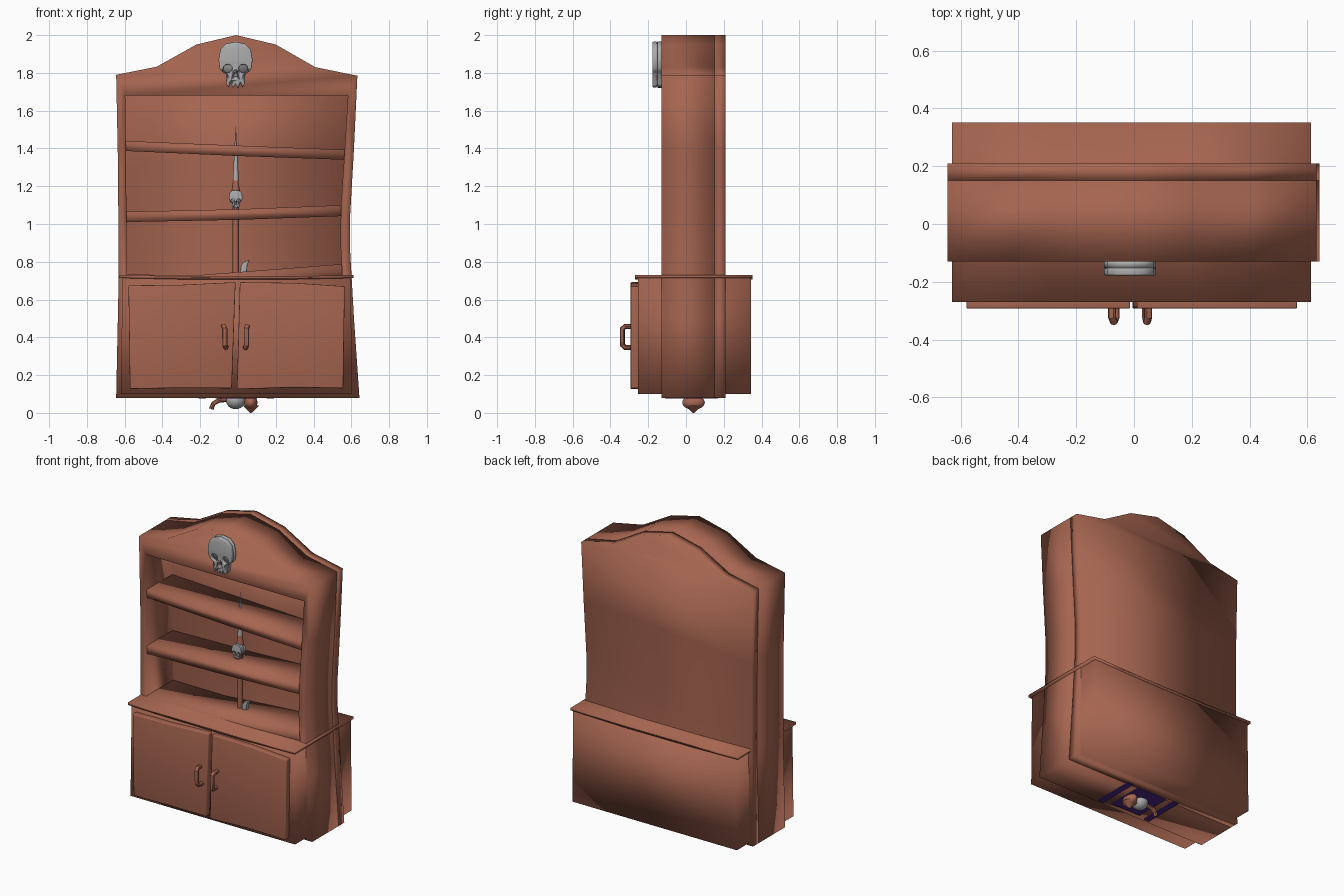
import bpy, math
from mathutils import Vector

cube = bpy.data.objects.get("Cube")
if cube:
    bpy.data.objects.remove(cube, do_unlink=True)


def material(name, rgb):
    m = bpy.data.materials.new(name)
    m.use_nodes = True
    m.diffuse_color = (*rgb, 1)
    m.node_tree.nodes["Principled BSDF"].inputs["Base Color"].default_value = (*rgb, 1)
    return m


WOOD = material("red brown wood", (0.38, 0.13, 0.08))
BONE = material("grey bone", (0.42, 0.42, 0.42))
CLOTH = material("purple cloth", (0.07, 0.02, 0.25))


def finish(ob, name, mat):
    """Name, colour and smooth the active mesh."""
    ob.name = ob.data.name = name
    ob.data.materials.clear()
    ob.data.materials.append(mat)
    bpy.ops.object.select_all(action='DESELECT')
    ob.select_set(True)
    bpy.context.view_layer.objects.active = ob
    bpy.ops.object.shade_smooth_by_angle(angle=math.radians(35))
    return ob


def curve_to_mesh(curve):
    ob = bpy.data.objects.new("part", curve)
    bpy.context.collection.objects.link(ob)
    bpy.ops.object.select_all(action='DESELECT')
    ob.select_set(True)
    bpy.context.view_layer.objects.active = ob
    return ob


def panel(name, loops, y0, y1, mat=WOOD, bevel=0):
    """Front outline in x and z, with optional holes, extruded from y0 to y1."""
    c = bpy.data.curves.new(name, 'CURVE')
    c.dimensions = '2D'
    c.fill_mode = 'BOTH'
    c.extrude = (y1 - y0) / 2
    for loop in loops:
        s = c.splines.new('POLY')
        s.points.add(len(loop) - 1)
        for p, (x, z) in zip(s.points, loop):
            p.co = (x, z, 0, 1)
        s.use_cyclic_u = True
    ob = curve_to_mesh(c)
    ob.rotation_euler.x = math.pi / 2
    ob.location.y = (y0 + y1) / 2
    bpy.ops.object.convert(target='MESH')
    ob = bpy.context.object
    weld = ob.modifiers.new("weld", 'WELD')
    weld.merge_threshold = 0.0002
    if bevel:
        b = ob.modifiers.new("bevel", 'BEVEL')
        b.width, b.segments = bevel, 3
        b.limit_method, b.angle_limit = 'ANGLE', math.radians(60)
    return finish(ob, name, mat)


def tube(name, points, radius, mat=WOOD):
    c = bpy.data.curves.new(name, 'CURVE')
    c.dimensions = '3D'
    c.bevel_depth = radius
    c.bevel_resolution = 3
    c.use_fill_caps = True
    s = c.splines.new('POLY')
    s.points.add(len(points) - 1)
    for p, co in zip(s.points, points):
        p.co = (*co, 1)
    curve_to_mesh(c)
    bpy.ops.object.convert(target='MESH')
    return finish(bpy.context.object, name, mat)


def cone(name, x, y, z0, z1, r0, r1, mat=WOOD):
    bpy.ops.mesh.primitive_cone_add(vertices=12, radius1=r0, radius2=r1,
                                    depth=z1 - z0, location=(x, y, (z0 + z1) / 2))
    return finish(bpy.context.object, name, mat)


def ball(name, loc, scale, mat):
    bpy.ops.mesh.primitive_uv_sphere_add(segments=20, ring_count=12, radius=1, location=loc)
    bpy.context.object.scale = scale
    return finish(bpy.context.object, name, mat)


def box(name, lo, hi, mat=WOOD):
    lo, hi = Vector(lo), Vector(hi)
    bpy.ops.mesh.primitive_cube_add(size=1, location=(lo + hi) / 2)
    bpy.context.object.scale = hi - lo
    return finish(bpy.context.object, name, mat)


def skull(name, x, z, size, y0, y1):
    """Flat skull with pierced eyes and nose over a recessed backing."""
    half = [(0.05, 0.235), (0.08, 0.205), (0.09, 0.15), (0.085, 0.105), (0.07, 0.085),
            (0.052, 0.075), (0.048, 0.02), (0.036, 0.005), (0.026, 0.025), (0.014, 0.0)]
    outline = [(0, 0.245)] + half + [(0, 0.022)] + [(-a, b) for a, b in reversed(half)]
    eyes = [[(side * 0.041 + 0.024 * math.cos(t * math.pi / 6),
              0.103 + 0.022 * math.sin(t * math.pi / 6)) for t in range(12)] for side in (-1, 1)]
    nose = [(0, 0.088), (0.014, 0.055), (0, 0.062), (-0.014, 0.055)]
    place = lambda loop: [(x + a * size, z + b * size) for a, b in loop]
    mid = y0 + (y1 - y0) * 0.5
    panel(name + "_face", [place(l) for l in [outline, *eyes, nose]], y0, mid, BONE, 0.007 * size)
    panel(name + "_back", [place(outline)], mid, y1, BONE)


# Hutch: warped arched outline around an open front
arch = [(-0.645, 1.79), (-0.43, 1.833), (-0.22, 1.95), (-0.01, 2.0), (0.2, 1.95),
        (0.41, 1.83), (0.632, 1.785)]
right_edge = [(0.614, 1.4), (0.594, 1.05), (0.594, 0.85), (0.614, 0.5), (0.643, 0.08)]
left_edge = [(-0.645, 0.08), (-0.632, 0.7), (-0.635, 1.3)]
outline = arch + right_edge + left_edge
opening = [(-0.597, 1.68), (0.582, 1.68), (0.562, 1.35), (0.545, 1.1), (0.542, 0.9),
           (0.555, 0.68), (-0.588, 0.68), (-0.592, 1.2)]
panel("hutch_frame", [outline, opening], -0.13, 0.15)
panel("hutch_back", [outline], 0.15, 0.21)

# Crooked shelves
panel("upper_shelf", [[(-0.6, 1.44), (0, 1.415), (0.57, 1.393), (0.57, 1.34), (0, 1.36), (-0.6, 1.387)]], -0.12, 0.15)
panel("middle_shelf", [[(-0.6, 1.065), (0, 1.078), (0.555, 1.1), (0.555, 1.042), (0, 1.022), (-0.6, 1.01)]], -0.12, 0.15)
panel("lower_shelf", [[(-0.6, 0.732), (-0.2, 0.73), (0.555, 0.788), (0.555, 0.7), (-0.6, 0.7)]], -0.12, 0.15)

# Base cabinet and counter
panel("base_cabinet", [[(-0.62, 0.1), (-0.612, 0.715), (0.597, 0.715), (0.603, 0.1)]], -0.255, 0.345)
top_line = [(-0.63, 0.73), (-0.3, 0.723), (0.2, 0.721), (0.612, 0.73)]
panel("countertop", [top_line + [(x, z - 0.016) for x, z in reversed(top_line)]], -0.27, 0.352)

# Doors and handles
doors = {
    "right": [(-0.58, 0.675), (-0.3, 0.678), (-0.013, 0.692), (-0.033, 0.13), (-0.3, 0.132), (-0.572, 0.127)],
    "left": [(0.01, 0.692), (0.3, 0.688), (0.565, 0.67), (0.557, 0.13), (0.3, 0.135), (-0.006, 0.125)],
}
for side, loop in doors.items():
    panel(side + "_door", [loop], -0.293, -0.25, WOOD, 0.006)
for side, x, lean in (("right", -0.07, -0.006), ("left", 0.045, 0.004)):
    tube(side + "_handle", [(x + lean, -0.28, 0.458), (x + lean, -0.322, 0.458), (x, -0.337, 0.445),
                            (x, -0.337, 0.36), (x - lean, -0.322, 0.347), (x - lean, -0.28, 0.347)], 0.014)

# Skull crest on the arch
skull("crest_skull", -0.013, 1.72, 1, -0.178, -0.125)

# Staff standing through the shelves
SX, SY = -0.012, 0.04
cone("staff_shaft", SX, SY, 0.05, 1.1, 0.016, 0.016)
ball("staff_skull_cranium", (SX, SY, 1.138), (0.036, 0.036, 0.034), BONE)
skull("staff_skull", SX, 1.082, 0.4, SY - 0.042, SY - 0.012)
cone("staff_collar", SX, SY, 1.165, 1.235, 0.024, 0.013)
cone("staff_spike", SX, SY, 1.23, 1.515, 0.016, 0.001, BONE)
panel("small_horn", [[(0.012, 0.735), (0.014, 0.775), (0.03, 0.8), (0.062, 0.81), (0.05, 0.785), (0.045, 0.735)]],
      0.02, 0.05, BONE, 0.004)

# Cloth pieces and ornaments under the cabinet
box("cloth_centre", (-0.12, -0.09, 0.075), (0.1, 0.16, 0.083), CLOTH)
for name, x in (("right", -0.19), ("left", 0.17)):
    box(name + "_cloth_strip", (x - 0.02, -0.11, 0.075), (x + 0.02, 0.17, 0.083), CLOTH)
ball("under_ball", (SX, SY, 0.068), (0.052, 0.052, 0.048), BONE)
ball("under_pod", (0.068, SY, 0.055), (0.035, 0.06, 0.038), WOOD)
cone("under_pod_tip", 0.068, SY, 0.0, 0.04, 0.004, 0.045)
tube("under_hook", [(-0.06, SY, 0.07), (-0.1, SY, 0.066), (-0.13, SY, 0.05), (-0.142, SY, 0.02)], 0.013)
